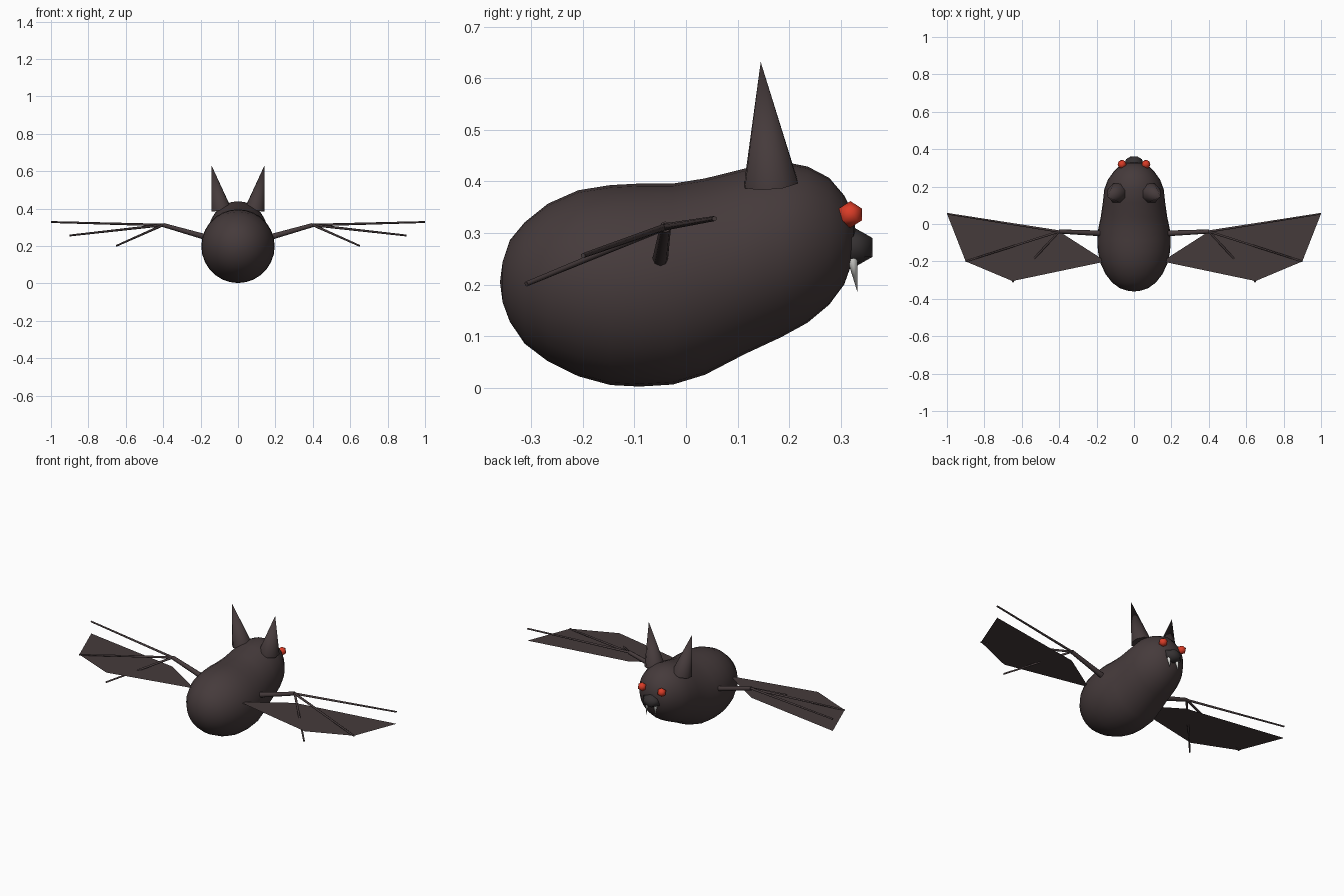
import bpy, bmesh, math
from mathutils import Vector, Matrix

if "Cube" in bpy.data.objects:
    bpy.data.objects.remove(bpy.data.objects["Cube"])


def material(name, rgb):
    m = bpy.data.materials.new(name)
    m.diffuse_color = (*rgb, 1)
    m.use_nodes = True
    m.node_tree.nodes["Principled BSDF"].inputs["Base Color"].default_value = m.diffuse_color
    return m


FUR = material("dark_brown_fur", (0.060, 0.043, 0.044))
NOSE = material("nose_black", (0.036, 0.031, 0.032))
RED = material("eye_red", (0.70, 0.045, 0.02))
WHITE = material("fang_white", (0.80, 0.80, 0.77))


def finish(name, bm, mat, smooth=True):
    bmesh.ops.recalc_face_normals(bm, faces=bm.faces)
    me = bpy.data.meshes.new(name)
    bm.to_mesh(me)
    bm.free()
    me.materials.append(mat)
    for p in me.polygons:
        p.use_smooth = smooth
    ob = bpy.data.objects.new(name, me)
    bpy.context.collection.objects.link(ob)
    return ob


def cone(name, a, b, r1, r2, sides, mat):
    """Tapered rod from point a to point b."""
    a, b = Vector(a), Vector(b)
    d = b - a
    mtx = Matrix.Translation((a + b) / 2) @ d.to_track_quat('Z', 'Y').to_matrix().to_4x4()
    bm = bmesh.new()
    bmesh.ops.create_cone(bm, cap_ends=True, segments=sides, radius1=r1,
                          radius2=r2, depth=d.length, matrix=mtx)
    ob = finish(name, bm, mat)
    for p in ob.data.polygons:          # keep the end caps flat
        if abs(p.normal.dot(d.normalized())) > 0.95:
            p.use_smooth = False
    for e in ob.data.edges:             # crisp rim around the caps
        ends = [p for p in ob.data.polygons if tuple(e.key) in [tuple(k) for k in p.edge_keys]]
        e.use_edge_sharp = any(not p.use_smooth for p in ends)


def ball(name, centre, size, mat):
    bm = bmesh.new()
    bmesh.ops.create_icosphere(bm, subdivisions=1, radius=1,
                               matrix=Matrix.Translation(centre) @ Matrix.Diagonal((*size, 1)))
    finish(name, bm, mat)


# body and head: one smooth loft along y (y, bottom, top, half width)
STATIONS = [
    (-0.356, 0.166, 0.244, 0.038), (-0.342, 0.128, 0.286, 0.078),
    (-0.313, 0.085, 0.321, 0.117), (-0.268, 0.051, 0.357, 0.152),
    (-0.209, 0.022, 0.383, 0.180), (-0.147, 0.005, 0.393, 0.193),
    (-0.090, 0.002, 0.396, 0.196), (-0.025, 0.006, 0.396, 0.191),
    (0.037, 0.025, 0.406, 0.178), (0.114, 0.065, 0.425, 0.167),
    (0.185, 0.098, 0.439, 0.159), (0.236, 0.126, 0.429, 0.140),
    (0.278, 0.161, 0.407, 0.110), (0.307, 0.200, 0.373, 0.081),
    (0.325, 0.250, 0.338, 0.043),
]
SEG = 28
bm = bmesh.new()
rings = []
for y, lo, hi, w in STATIONS:
    c, h = (lo + hi) / 2, (hi - lo) / 2
    rings.append([bm.verts.new((w * math.cos(t), y, c + h * math.sin(t)))
                  for t in (2 * math.pi * i / SEG for i in range(SEG))])
for r, s in zip(rings, rings[1:]):
    for i in range(SEG):
        j = (i + 1) % SEG
        bm.faces.new((r[i], r[j], s[j], s[i]))
for ring, pole in ((rings[0], (0, -0.361, 0.205)), (rings[-1], (0, 0.330, 0.294))):
    p = bm.verts.new(pole)
    for i in range(SEG):
        bm.faces.new((ring[i], ring[(i + 1) % SEG], p))
finish("body", bm, FUR)

# muzzle tip
ball("nose", (0, 0.322, 0.272), (0.058, 0.047, 0.041), NOSE)

MEMBRANE = [(0.40, -0.04), (1.0, 0.055), (0.90, -0.20), (0.65, -0.305), (0.15, -0.20)]
for side, s in (("left", -1), ("right", 1)):
    # face
    cone("ear_" + side, (0.090 * s, 0.165, 0.396), (0.142 * s, 0.145, 0.632),
         0.056, 0, 8, FUR)
    ball("eye_" + side, (0.064 * s, 0.319, 0.336), (0.026, 0.026, 0.026), RED)
    cone("fang_" + side, (0.028 * s, 0.323, 0.250), (0.028 * s, 0.333, 0.184),
         0.010, 0, 8, WHITE)

    # wing arm and finger bones
    wrist = (0.40 * s, -0.04, 0.312)
    cone("wing_arm_" + side, (0.14 * s, -0.052, 0.238), wrist, 0.016, 0.011, 8, FUR)
    for n, (x, y, z) in enumerate(((1.0, 0.055, 0.328), (0.90, -0.20, 0.256),
                                   (0.65, -0.31, 0.201))):
        cone(f"wing_finger_{n + 1}_{side}", wrist, (x * s, y, z), 0.007, 0.005, 6, FUR)

    # flat wing skin
    bm = bmesh.new()
    f = bm.faces.new([bm.verts.new((x * s, y, 0.257)) for x, y in MEMBRANE])
    f.normal_update()
    if f.normal.z < 0:
        f.normal_flip()
    me = bpy.data.meshes.new("wing_skin_" + side)
    bm.to_mesh(me)
    bm.free()
    me.materials.append(FUR)
    bpy.context.collection.objects.link(bpy.data.objects.new("wing_skin_" + side, me))
